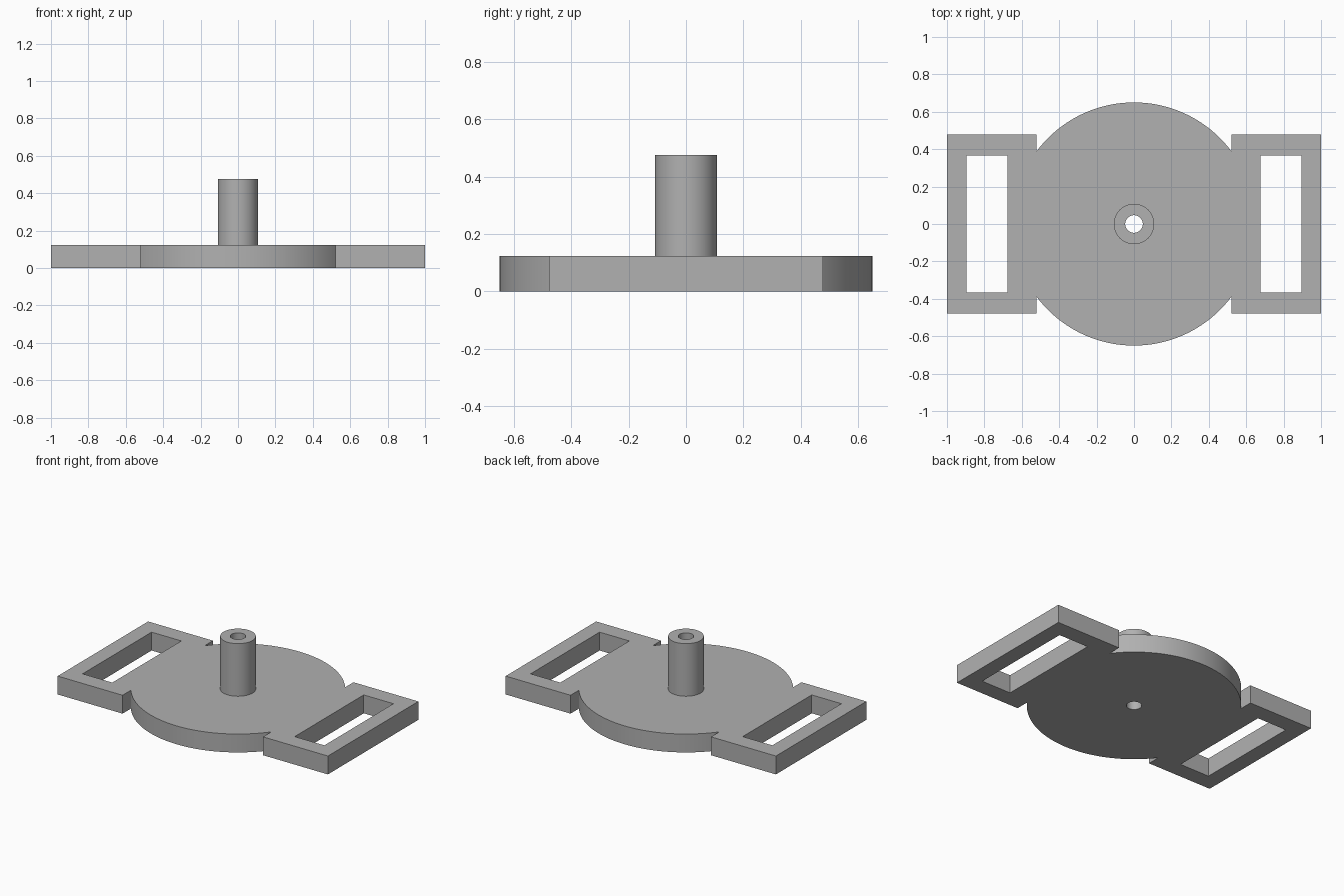
import bpy
import bmesh
from math import cos, sin, asin, pi, radians

cube = bpy.data.objects.get("Cube")
if cube:
    bpy.data.objects.remove(cube, do_unlink=True)

PLATE_H, POST_TOP = 0.123, 0.475
DISC_R, POST_R, BORE_R = 0.65, 0.108, 0.047
TAB_IN, TAB_OUT, TAB_Y = 0.52, 1.0, 0.478
SLOT_IN, SLOT_OUT, SLOT_Y = 0.675, 0.895, 0.365

grey = bpy.data.materials.new("plain_grey")
grey.use_nodes = True
colour = (0.44, 0.44, 0.44, 1)
grey.diffuse_color = colour
grey.node_tree.nodes["Principled BSDF"].inputs["Base Color"].default_value = colour


def arc(r, start, end, n):
    return [(r * cos(start + (end - start) * i / n),
             r * sin(start + (end - start) * i / n)) for i in range(n + 1)]


def circle(r, n=96):
    return arc(r, 0, 2 * pi, n)[:-1]


def prism(name, loops, z0, z1):
    """Extrude an outline, with optional hole loops, from z0 to z1."""
    bm = bmesh.new()
    edges = []
    for loop in loops:
        vs = [bm.verts.new((x, y, z0)) for x, y in loop]
        edges += [bm.edges.new((vs[i - 1], vs[i])) for i in range(len(vs))]
    bmesh.ops.triangle_fill(bm, edges=edges, use_beauty=True)
    top = bmesh.ops.extrude_face_region(bm, geom=bm.faces[:], use_keep_orig=True)
    for v in top["geom"]:
        if isinstance(v, bmesh.types.BMVert):
            v.co.z = z1
    bmesh.ops.recalc_face_normals(bm, faces=bm.faces[:])
    mesh = bpy.data.meshes.new(name)
    bm.to_mesh(mesh)
    bm.free()
    mesh.materials.append(grey)
    obj = bpy.data.objects.new(name, mesh)
    bpy.context.collection.objects.link(obj)
    return obj


def combine(target, other, operation):
    """Apply a boolean and discard the helper."""
    mod = target.modifiers.new(operation.title(), "BOOLEAN")
    mod.operation, mod.object, mod.solver = operation, other, "EXACT"
    bpy.context.view_layer.objects.active = target
    bpy.ops.object.modifier_apply(modifier=mod.name)
    bpy.data.objects.remove(other, do_unlink=True)


# Outline: disc arcs at back and front, strap tabs at the sides
a = asin((DISC_R ** 2 - TAB_IN ** 2) ** 0.5 / DISC_R)
back_arc = arc(DISC_R, a, pi - a, 48)
half = back_arc + [(-TAB_IN, TAB_Y), (-TAB_OUT, TAB_Y)]
half += [(-TAB_OUT, -TAB_Y), (-TAB_IN, -TAB_Y)]
outline = half + [(-x, -y) for x, y in half]
slots = [[(s * SLOT_IN, -SLOT_Y), (s * SLOT_OUT, -SLOT_Y),
          (s * SLOT_OUT, SLOT_Y), (s * SLOT_IN, SLOT_Y)] for s in (-1, 1)]
plate = prism("strap_plate_with_post", [outline] + slots, 0, PLATE_H)

# Central post, bored right through the plate
combine(plate, prism("post", [circle(POST_R)], PLATE_H / 2, POST_TOP), "UNION")
combine(plate, prism("bore", [circle(BORE_R, 64)], -0.1, POST_TOP + 0.1), "DIFFERENCE")

# Smooth curved walls, sharp rims
bpy.ops.object.select_all(action="DESELECT")
plate.select_set(True)
bpy.context.view_layer.objects.active = plate
bpy.ops.object.shade_smooth_by_angle(angle=radians(30))
